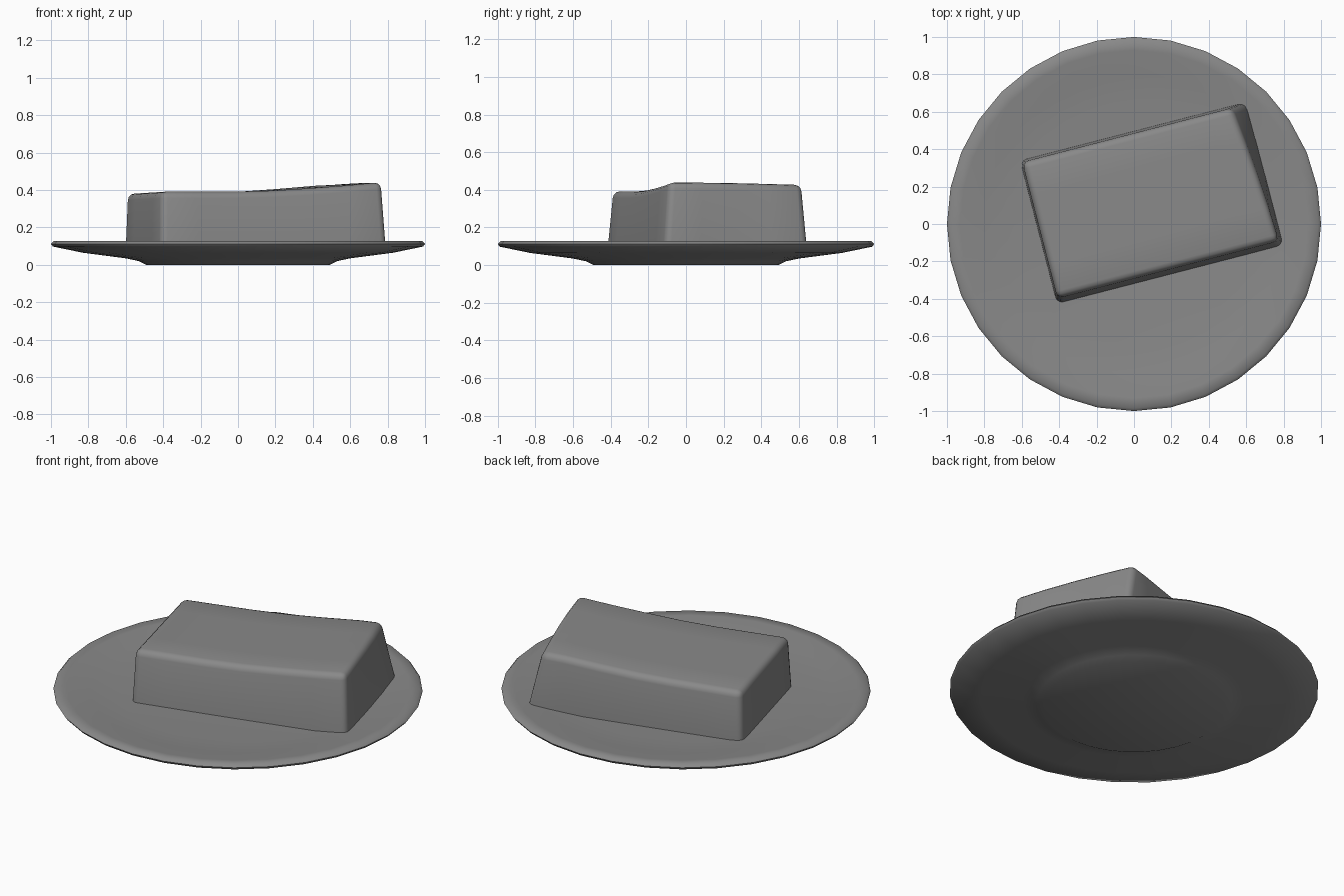
import bpy, bmesh, math
from mathutils import Matrix, Vector

cube = bpy.data.objects.get("Cube")
if cube:
    bpy.data.objects.remove(cube, do_unlink=True)

# Single flat grey
GREY = (0.25, 0.25, 0.25, 1)
grey = bpy.data.materials.new("plain_grey")
grey.diffuse_color = GREY
grey.use_nodes = True
grey.node_tree.nodes["Principled BSDF"].inputs["Base Color"].default_value = GREY


def finish(bm, name):
    bmesh.ops.recalc_face_normals(bm, faces=bm.faces)
    mesh = bpy.data.meshes.new(name)
    bm.to_mesh(mesh)
    bm.free()
    mesh.materials.append(grey)
    ob = bpy.data.objects.new(name, mesh)
    bpy.context.collection.objects.link(ob)
    return ob


def smooth(ob, angle):
    bpy.ops.object.select_all(action='DESELECT')
    ob.select_set(True)
    bpy.context.view_layer.objects.active = ob
    bpy.ops.object.shade_smooth_by_angle(angle=math.radians(angle))


# Plate: lathed profile from foot, over the rim, to the shallow well
profile = [(0, 0), (0.49, 0), (0.53, 0.02), (0.6, 0.035), (0.83, 0.065),
           (0.99, 0.098), (1.0, 0.112), (0.985, 0.127), (0.93, 0.124),
           (0.8, 0.108), (0.64, 0.093), (0, 0.09)]
bm = bmesh.new()
points = [bm.verts.new((r, 0, z)) for r, z in profile]
edges = [bm.edges.new(pair) for pair in zip(points, points[1:])]
bmesh.ops.spin(bm, geom=points + edges, cent=(0, 0, 0), axis=(0, 0, 1),
               angle=math.tau, steps=32, use_duplicate=False)
bmesh.ops.remove_doubles(bm, verts=bm.verts, dist=0.0005)
plate = finish(bm, "plate")
smooth(plate, 60)

# Block: gridded box with a leaning, uneven cut end and a rising top
LENGTH, WIDTH, BASE = 1.25, 0.79, 0.08
bm = bmesh.new()
bmesh.ops.create_cube(bm, size=1)
for axis, cuts in ((0, 5), (1, 3)):
    for i in range(1, cuts + 1):
        normal = Vector((0, 0, 0))
        normal[axis] = 1
        bmesh.ops.bisect_plane(bm, geom=bm.verts[:] + bm.edges[:] + bm.faces[:],
                               plane_co=normal * (i / (cuts + 1) - 0.5), plane_no=normal)
for v in bm.verts:
    s, t, top = v.co.x + 0.5, v.co.y + 0.5, v.co.z > 0
    x, y, z = v.co.x * LENGTH, v.co.y * WIDTH, BASE
    if top:
        rise = max(0, (s - 0.4) / 0.6)
        z = 0.392 + 0.05 * rise ** 1.3 - 0.012 * (1 - s) * t
        if s > 0.99:
            x -= 0.02 + 0.065 * t ** 1.5
            z -= 0.015 * t ** 2
        if s < 0.01:
            x += 0.01
        y += 0.03 * (1 - t) - 0.012 * t
    v.co = (x, y, z)
bmesh.ops.recalc_face_normals(bm, faces=bm.faces)
corner_edges = [e for e in bm.edges if e.calc_face_angle(0) > math.radians(40)
                and max(v.co.z for v in e.verts) > 0.2]
bmesh.ops.bevel(bm, geom=corner_edges, offset=0.035, segments=3, profile=0.5,
                affect='EDGES', clamp_overlap=True)
block = finish(bm, "butter_block")
block.data.transform(Matrix.Translation((0.095, 0.113, 0)) @ Matrix.Rotation(math.radians(14.5), 4, 'Z'))
smooth(block, 50)
